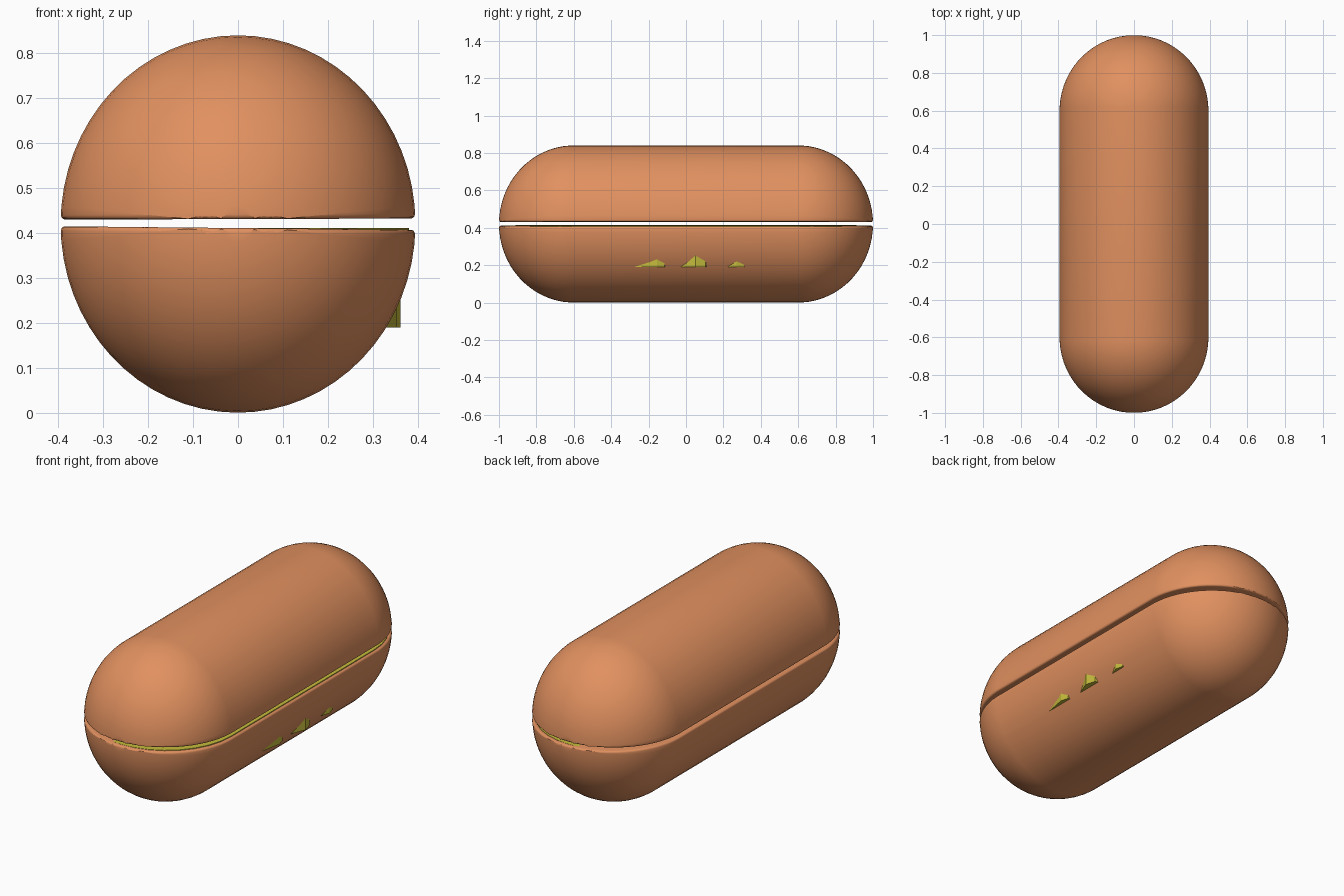
import bpy, bmesh, math
from mathutils import Matrix, Vector

if "Cube" in bpy.data.objects:
    bpy.data.objects.remove(bpy.data.objects["Cube"])


def material(name, rgb):
    m = bpy.data.materials.new(name)
    m.diffuse_color = (*rgb, 1)
    m.use_nodes = True
    m.node_tree.nodes["Principled BSDF"].inputs["Base Color"].default_value = m.diffuse_color
    return m


BUN = material("toasted_bun", (0.75, 0.28, 0.115))
LEAF = material("yellow_green_leaf", (0.56, 0.50, 0.045))
MID = 0.42


def add_object(name, bm, mat, smooth):
    bmesh.ops.recalc_face_normals(bm, faces=bm.faces)
    me = bpy.data.meshes.new(name)
    bm.to_mesh(me)
    bm.free()
    me.materials.append(mat)
    ob = bpy.data.objects.new(name, me)
    bpy.context.collection.objects.link(ob)
    if smooth:
        bpy.ops.object.select_all(action='DESELECT')
        ob.select_set(True)
        bpy.context.view_layer.objects.active = ob
        bpy.ops.object.shade_smooth_by_angle(angle=math.radians(50))
    return ob


def bun_half(name, cut, side, tilt):
    """Half of a stretched sphere, cut flat, with a rounded rim and a slight tilt."""
    bm = bmesh.new()
    bmesh.ops.create_uvsphere(bm, u_segments=64, v_segments=33, radius=1,
                              matrix=Matrix.Rotation(math.pi / 2, 4, 'X'))
    for v in bm.verts:
        v.co = (v.co.x * 0.395, v.co.y * 0.4 + math.copysign(0.6, v.co.y),
                v.co.z * 0.42 + MID)
    res = bmesh.ops.bisect_plane(bm, geom=bm.verts[:] + bm.edges[:] + bm.faces[:],
                                 dist=1e-5, plane_co=(0, 0, cut), plane_no=(0, 0, side),
                                 clear_inner=True)
    rim = [e for e in bm.edges if e.is_boundary]
    bmesh.ops.holes_fill(bm, edges=rim, sides=0)
    rim = [e for e in bm.edges if all(abs(v.co.z - cut) < 1e-4 for v in e.verts)]
    bmesh.ops.bevel(bm, geom=rim, offset=0.01, segments=3, profile=0.5, affect='EDGES')
    bmesh.ops.rotate(bm, verts=bm.verts, cent=(0, 0, cut),
                     matrix=Matrix.Rotation(tilt, 3, 'Y'))
    return add_object(name, bm, BUN, True)


def slab(name, outline, z0, z1):
    """Flat leaf layer from an outline."""
    bm = bmesh.new()
    face = bm.faces.new([bm.verts.new((x, y, z0)) for x, y in outline])
    ext = bmesh.ops.extrude_face_region(bm, geom=[face])
    for v in ext["geom"]:
        if isinstance(v, bmesh.types.BMVert):
            v.co.z = z1
    return add_object(name, bm, LEAF, False)


def end_arc(r, ry, start):
    """Half ellipse at one end of the filling."""
    s = 1 if start == 0 else -1
    return [(r * math.cos(start + math.pi * i / 16),
             s * 0.6 + ry * math.sin(start + math.pi * i / 16)) for i in range(17)]


bun_half("bottom_bun", 0.411, -1, 0.01)
bun_half("top_bun", 0.431, 1, -0.003)

# leaf with a wavy right edge whose tips poke through the bottom bun
wave = [(0.31, -0.4), (0.329, -0.28), (0.352, -0.155), (0.341, -0.115), (0.30, -0.105),
        (0.329, -0.03), (0.361, 0.05), (0.347, 0.105), (0.31, 0.115),
        (0.329, 0.22), (0.347, 0.27), (0.337, 0.31), (0.30, 0.32), (0.31, 0.45)]
slab("lettuce", wave + end_arc(0.30, 0.30, 0) + end_arc(0.30, 0.30, math.pi), 0.19, 0.40)

# thin leaf layer seen through the slit
slab("lettuce_top_layer", end_arc(0.38, 0.382, 0) + end_arc(0.38, 0.382, math.pi), 0.40, 0.4115)
